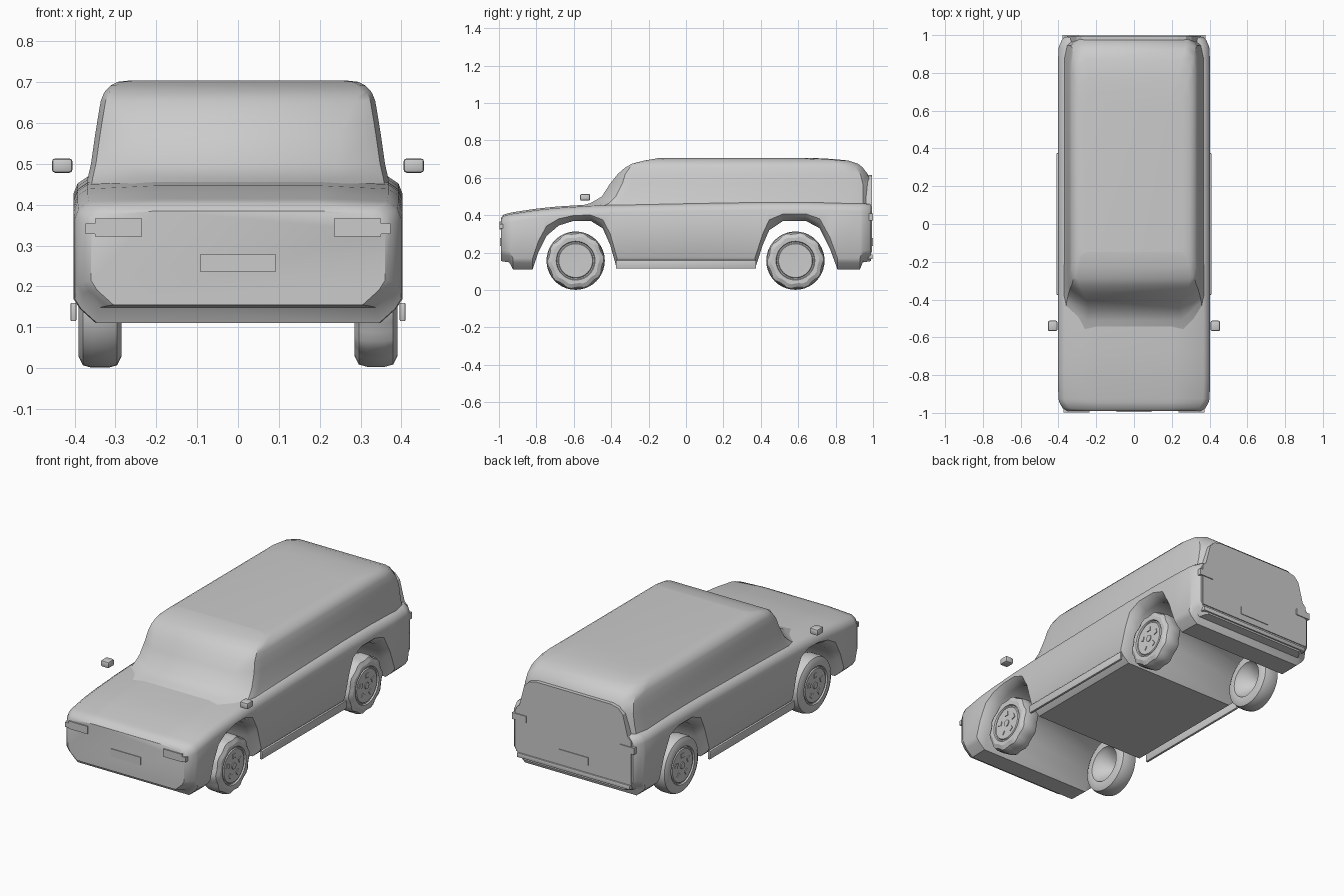
import bpy, bmesh, math
from mathutils import Matrix

if "Cube" in bpy.data.objects:
    bpy.data.objects.remove(bpy.data.objects["Cube"])

paint = bpy.data.materials.new("light grey")
paint.diffuse_color = (0.6, 0.6, 0.6, 1)
paint.use_nodes = True
paint.node_tree.nodes["Principled BSDF"].inputs["Base Color"].default_value = paint.diffuse_color


def finish(name, bm, angle=35):
    bmesh.ops.recalc_face_normals(bm, faces=bm.faces)
    me = bpy.data.meshes.new(name)
    bm.to_mesh(me)
    bm.free()
    me.materials.append(paint)
    ob = bpy.data.objects.new(name, me)
    bpy.context.collection.objects.link(ob)
    if angle:
        bpy.ops.object.select_all(action='DESELECT')
        ob.select_set(True)
        bpy.context.view_layer.objects.active = ob
        bpy.ops.object.shade_smooth_by_angle(angle=math.radians(angle))
    return ob


def loft(name, rings, angle=35, cap=True):
    bm = bmesh.new()
    vs = [[bm.verts.new(p) for p in ring] for ring in rings]
    n = len(vs[0])
    for a, b in zip(vs, vs[1:]):
        for i in range(n):
            j = (i + 1) % n
            bm.faces.new((a[i], a[j], b[j], b[i]))
    if cap:
        bm.faces.new(vs[0])
        bm.faces.new(vs[-1])
    return finish(name, bm, angle)


def mirrored(half):
    return half + [(-p[0], *p[1:]) for p in reversed(half)]


def box(name, x, y, z, bevel=0):
    bm = bmesh.new()
    bmesh.ops.create_cube(bm, size=1)
    for v in bm.verts:
        v.co = [(lo + hi) / 2 + c * (hi - lo) for c, (lo, hi) in zip(v.co, (x, y, z))]
    if bevel:
        bmesh.ops.bevel(bm, geom=bm.edges[:], offset=bevel, segments=2, affect='EDGES', profile=0.5)
    return finish(name, bm, 35 if bevel else 0)


def both_sides(name, x, y, z, bevel=0):
    box("right_" + name, x, y, z, bevel)
    box("left_" + name, (-x[1], -x[0]), y, z, bevel)


# Lower body: lengthwise sections (y, half width, underside z, top z); the underside forms wheel tunnels
stations = [
    (-.99, .36, .155, .385), (-.975, .378, .152, .403), (-.945, .395, .148, .412), (-.925, .4, .11, .416),
    (-.82, .403, .11, .432), (-.79, .403, .2, .436), (-.745, .403, .29, .441), (-.68, .403, .345, .447),
    (-.6, .403, .37, .452), (-.51, .403, .37, .458), (-.445, .403, .33, .46), (-.405, .403, .24, .462),
    (-.37, .403, .115, .463), (0, .403, .115, .47), (.37, .403, .115, .476), (.41, .403, .24, .477),
    (.445, .403, .32, .477), (.52, .403, .37, .477), (.64, .403, .37, .477), (.715, .403, .33, .475),
    (.77, .403, .22, .474), (.81, .403, .11, .473), (.93, .4, .11, .47), (.945, .395, .148, .47),
    (.975, .382, .152, .468), (.99, .366, .155, .465)]
rings = []
for y, w, zb, zt in stations:
    d = min(.06, (zt - zb) * .35)
    rings.append(mirrored([
        (w - .055, y, zb), (w - .015, y, zb + d * .6), (w, y, zb + d), (w, y, zt - .05),
        (w - .01, y, zt - .025), (w - .035, y, zt - .008), (.2, y, zt)]))
loft("lower_body", rings)

# Cabin: stacked outlines (z, half width, windscreen y, windscreen half width, pillar y, rear y)
levels = [
    (.44, .372, -.60, .27, -.46, .985), (.465, .368, -.51, .25, -.41, .985), (.5, .36, -.45, .24, -.375, .985),
    (.57, .35, -.405, .25, -.34, .985), (.62, .342, -.365, .27, -.325, .972), (.655, .336, -.325, .29, -.30, .945),
    (.675, .328, -.29, .30, -.28, .92), (.692, .312, -.225, .29, -.22, .87), (.701, .295, -.17, .28, -.165, .78),
    (.705, .26, -.15, .25, -.145, .70)]
rings = []
for z, w, yf, wf, yp, yr in levels:
    rings.append(mirrored([
        (wf, yf, z), (w - .012, yp, z), (w, yp + .05, z), (w, yr - .11, z),
        (w - .015, yr - .04, z), (w - .06, yr, z)]))
loft("cabin", rings)

# Flat tailgate panel with a narrower window part
gate = [(.355, .2), (.355, .44), (.335, .46), (.305, .575), (.275, .605), (.23, .615)]
loft("tailgate", [mirrored([(x, y, z) for x, z in gate]) for y in (.95, .995)], 0)

# Bumper lip, plates, lamps, sills and mirrors
box("rear_bumper", (-.35, .35), (.97, .998), (.165, .19), .004)
box("front_plate", (-.092, .092), (-.994, -.985), (.235, .279))
box("rear_plate", (-.092, .092), (.992, .999), (.235, .279))
both_sides("headlamp", (.235, .35), (-.997, -.985), (.323, .366))
both_sides("front_marker", (.345, .374), (-.997, -.965), (.328, .354))
both_sides("tail_lamp", (.29, .378), (.96, 1.0), (.372, .408))
both_sides("sill", (.396, .41), (-.375, .375), (.115, .16), .003)
both_sides("mirror", (.405, .456), (-.567, -.512), (.478, .514), .009)


# Wheels: revolved tyre and rim with an open dish on the inner side
def wheel(name, side, y, lugs):
    profile = [(.03, .004), (.024, .03), (-.03, .09), (-.05, .1), (-.053, .128), (-.042, .15), (-.02, .156),
               (.02, .156), (.042, .15), (.053, .128), (.052, .104), (.044, .1), (.044, .094),
               (.05, .09), (.048, .004)]
    seg = 40
    rings = []
    for x, r in profile:
        ring = []
        for i in range(seg):
            q = r
            if lugs and r > .12 and i % 4 > 1:
                q = r * (.95 if r < .153 else .975)
            a = 2 * math.pi * i / seg
            ring.append((side * (.338 + x), y + q * math.cos(a), .157 + q * math.sin(a)))
        rings.append(ring)
    loft(name + "_wheel", rings, 25 if lugs else 40)
    # Five square bosses and a hub cap
    bm = bmesh.new()
    for k in range(5):
        a = 2 * math.pi * k / 5 + math.pi / 2
        m = (Matrix.Translation((side * .387, y, .157)) @ Matrix.Rotation(a, 4, 'X')
             @ Matrix.Translation((0, .056, 0)) @ Matrix.Diagonal((.008, .024, .024, 1)))
        bmesh.ops.create_cube(bm, size=1, matrix=m)
    m = Matrix.Translation((side * .387, y, .157)) @ Matrix.Rotation(math.pi / 2, 4, 'Y')
    bmesh.ops.create_cone(bm, cap_ends=True, segments=16, radius1=.018, radius2=.018, depth=.008, matrix=m)
    finish(name + "_wheel_bosses", bm, 0)


for end, y in (("front", -.59), ("rear", .585)):
    wheel("right_" + end, 1, y, True)
    wheel("left_" + end, -1, y, False)
